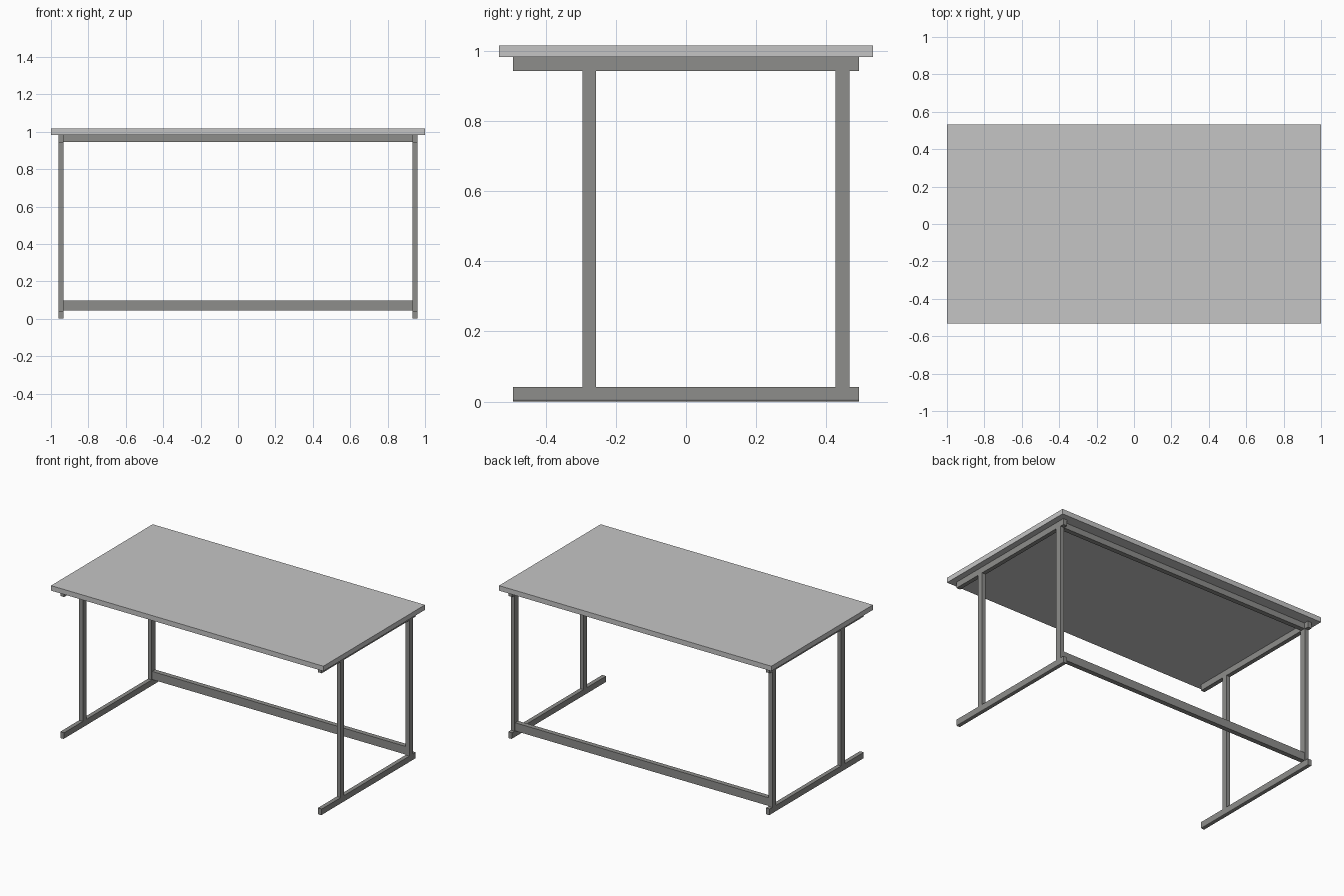
import bpy, bmesh

if "Cube" in bpy.data.objects:
    bpy.data.objects.remove(bpy.data.objects["Cube"])


def material(name, rgb):
    m = bpy.data.materials.new(name)
    m.diffuse_color = (*rgb, 1)
    m.use_nodes = True
    m.node_tree.nodes["Principled BSDF"].inputs["Base Color"].default_value = m.diffuse_color
    return m


TOP = material("light_grey_laminate", (0.56, 0.56, 0.56))
STEEL = material("grey_steel", (0.27, 0.27, 0.26))


def box(name, x, y, z, mat, round_bottom=0):
    """Box from (min, max) ranges; optionally round the long bottom edges."""
    bm = bmesh.new()
    bmesh.ops.create_cube(bm, size=1)
    for v in bm.verts:
        v.co = [r[0] if c < 0 else r[1] for c, r in zip(v.co, (x, y, z))]
    if round_bottom:
        edges = [e for e in bm.edges
                 if all(v.co.z < z[0] + 1e-5 for v in e.verts)
                 and abs(e.verts[0].co.x - e.verts[1].co.x) < 1e-5]
        bmesh.ops.bevel(bm, geom=edges, offset=round_bottom, segments=2,
                        profile=0.5, affect='EDGES')
    mesh = bpy.data.meshes.new(name)
    bm.to_mesh(mesh)
    bm.free()
    mesh.materials.append(mat)
    obj = bpy.data.objects.new(name, mesh)
    bpy.context.collection.objects.link(obj)
    return obj


IN, OUT = 0.932, 0.96      # side frame thickness in x
FOOT_TOP, RAIL_BOT, RAIL_TOP = 0.042, 0.943, 0.983

# Tabletop
box("tabletop", (-1, 1), (-0.533, 0.533), (RAIL_TOP, 1.016), TOP)

# Side frames: foot, top rail and two uprights on each side
for side, x in (("left", (-OUT, -IN)), ("right", (IN, OUT))):
    box(side + "_foot", x, (-0.493, 0.493), (0, FOOT_TOP), STEEL, 0.006)
    box(side + "_top_rail", x, (-0.493, 0.493), (RAIL_BOT, RAIL_TOP), STEEL)
    box(side + "_front_upright", x, (-0.295, -0.257), (FOOT_TOP, RAIL_BOT), STEEL)
    box(side + "_back_upright", x, (0.426, 0.466), (FOOT_TOP, RAIL_BOT), STEEL)

# Cross beams joining the back uprights
box("upper_back_beam", (-IN, IN), (0.43, 0.462), (0.945, RAIL_TOP), STEEL)
box("lower_back_beam", (-IN, IN), (0.43, 0.462), (0.043, 0.097), STEEL)
